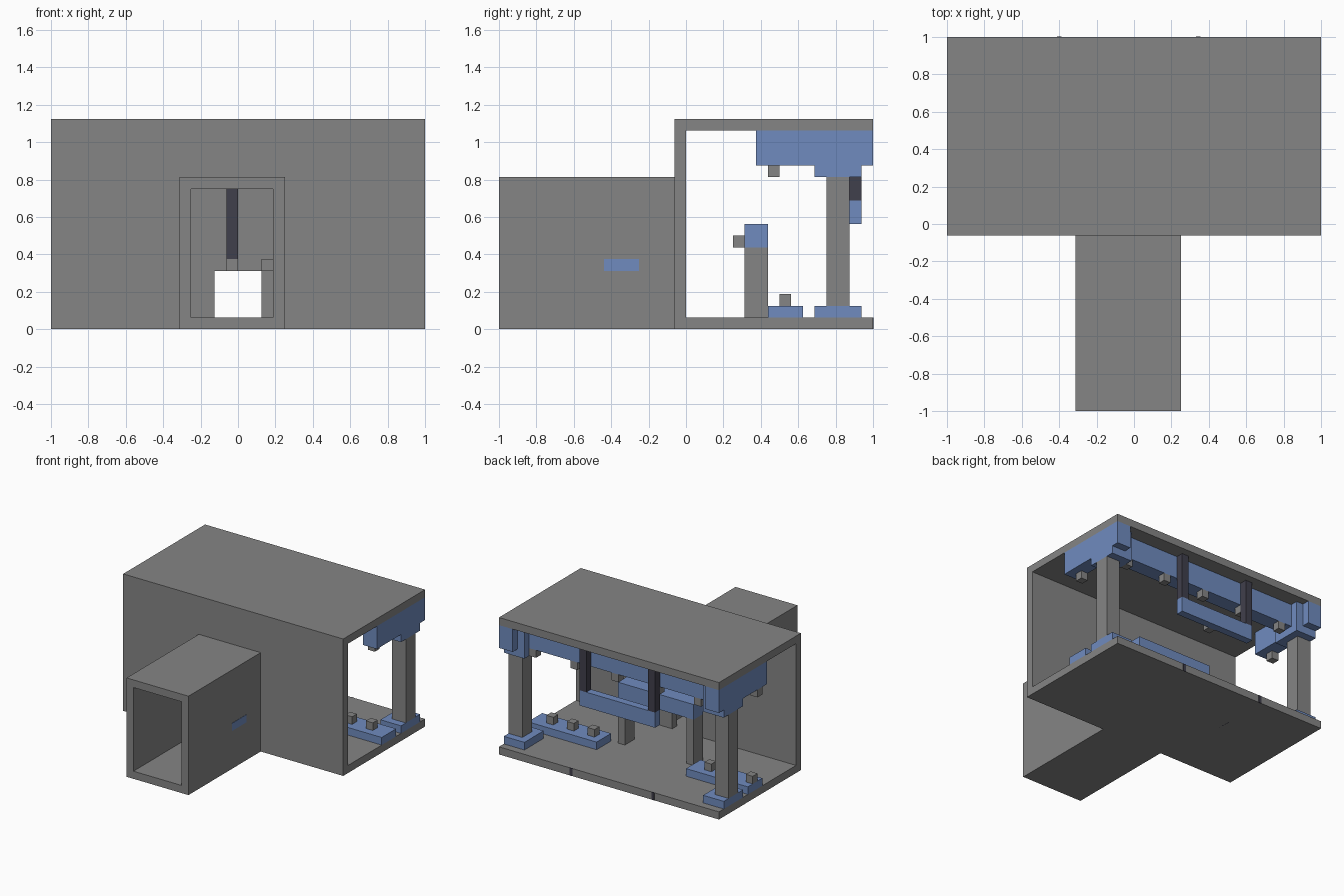
import bpy
import bmesh
from mathutils import Vector

UNIT = 1 / 16  # everything sits on a regular block lattice

default_cube = bpy.data.objects.get("Cube")
if default_cube:
    bpy.data.objects.remove(default_cube, do_unlink=True)


def make_material(name, red, green, blue):
    material = bpy.data.materials.new(name)
    material.use_nodes = True
    colour = (red, green, blue, 1)
    material.diffuse_color = colour
    shader = material.node_tree.nodes["Principled BSDF"]
    shader.inputs["Base Color"].default_value = colour
    shader.inputs["Roughness"].default_value = 0.8
    return material


GREY = make_material("concrete_grey", 0.235, 0.235, 0.235)
BLUE = make_material("panel_blue", 0.16, 0.26, 0.52)
DARK = make_material("dark_metal", 0.051, 0.05, 0.072)


def box(name, material, x_span, y_span, z_span):
    """Add a block given by its extents in lattice units."""
    low, high = (Vector(corner) * UNIT for corner in zip(x_span, y_span, z_span))
    centre, size = (low + high) / 2, high - low
    bm = bmesh.new()
    bmesh.ops.create_cube(bm, size=1)
    bmesh.ops.scale(bm, vec=size, verts=bm.verts)
    mesh = bpy.data.meshes.new(name)
    bm.to_mesh(mesh)
    bm.free()
    mesh.materials.append(material)
    part = bpy.data.objects.new(name, mesh)
    part.location = centre
    bpy.context.collection.objects.link(part)
    return part


def knob(name, x, y, z):
    """Add a one-unit grey knob from its lowest corner."""
    return box(name, GREY, (x, x + 1), (y, y + 1), (z, z + 1))


# Hall shell: floor, roof and a front wall with a doorway
FULL = (-16, 16)
box("hall_floor", GREY, FULL, (-1, 16), (0, 1))
box("hall_roof", GREY, FULL, (-1, 16), (17, 18))
box("front_wall_right", GREY, (-16, -2), (-1, 0), (1, 17))
box("front_wall_left", GREY, (2, 16), (-1, 0), (1, 17))
box("doorway_lintel", GREY, (-2, 2), (-1, 0), (5, 17))

# Entrance tunnel
TUNNEL = (-16, -1)
box("tunnel_floor", GREY, (-5, 4), TUNNEL, (0, 1))
box("tunnel_roof", GREY, (-5, 4), TUNNEL, (12, 13))
for side, x in (("right", -5), ("left", 3)):
    box("tunnel_wall_" + side, GREY, (x, x + 1), TUNNEL, (1, 12))

# Wall switch and hanging rod inside the tunnel
box("switch_panel", BLUE, (3.1, 4.04), (-7, -4), (5, 6))
knob("switch_knob", 2, -6, 5)
box("hanging_rod", DARK, (-1, 0), (-6, -5), (6, 12))
knob("rod_end", -1, -6, 5)

# Corner columns with base, capital and side beam
for side, sign in (("left", 1), ("right", -1)):
    def span(inner):
        return tuple(sorted((sign * inner, sign * 16)))
    box("column_base_" + side, BLUE, span(13), (11, 15), (1, 2))
    box("column_" + side, GREY, span(14), (12, 14), (2, 13))
    box("column_capital_" + side, BLUE, span(13), (11, 15), (13, 17))
    box("side_beam_" + side, BLUE, span(14), (6, 16), (14, 17))

# Back beam and the small lamps below the beams
box("back_beam", BLUE, (-13, 13), (12, 14), (14, 17))
for x in range(-12, 13, 6):
    knob("beam_lamp", x, 13, 13)
for x in (-16, 14):
    knob("side_lamp", x, 7, 13)

# Sign hung from the roof, and the console with its legs
box("hanging_sign", BLUE, (-6, 5), (14, 15), (9, 11))
knob("sign_knob", -1, 13, 9)
box("console_top", BLUE, (-6, 5), (5, 7), (7, 9))
knob("console_knob", -1, 4, 7)
for x in (-6, 4):
    box("sign_hanger", DARK, (x, x + 1), (14, 15), (11, 17))
    box("console_leg", GREY, (x, x + 1), (5, 7), (1, 7))

# Low floor panels, each with three knobs
for side, x_span, first in (("left", (6, 16), 7), ("right", (-16, -7), -16)):
    box("floor_panel_" + side, BLUE, x_span, (7, 10), (1, 2))
    for step in range(3):
        knob("floor_knob_" + side, first + 3 * step, 8, 2)

# Thin dark seams under the floor and on its back edge
for x in (-6.6, 5.3):
    box("floor_seam", DARK, (x, x + 0.3), (7, 10), (0, 0.1))
    box("edge_seam", DARK, (x, x + 0.4), (15.9, 16.03), (0, 1))
